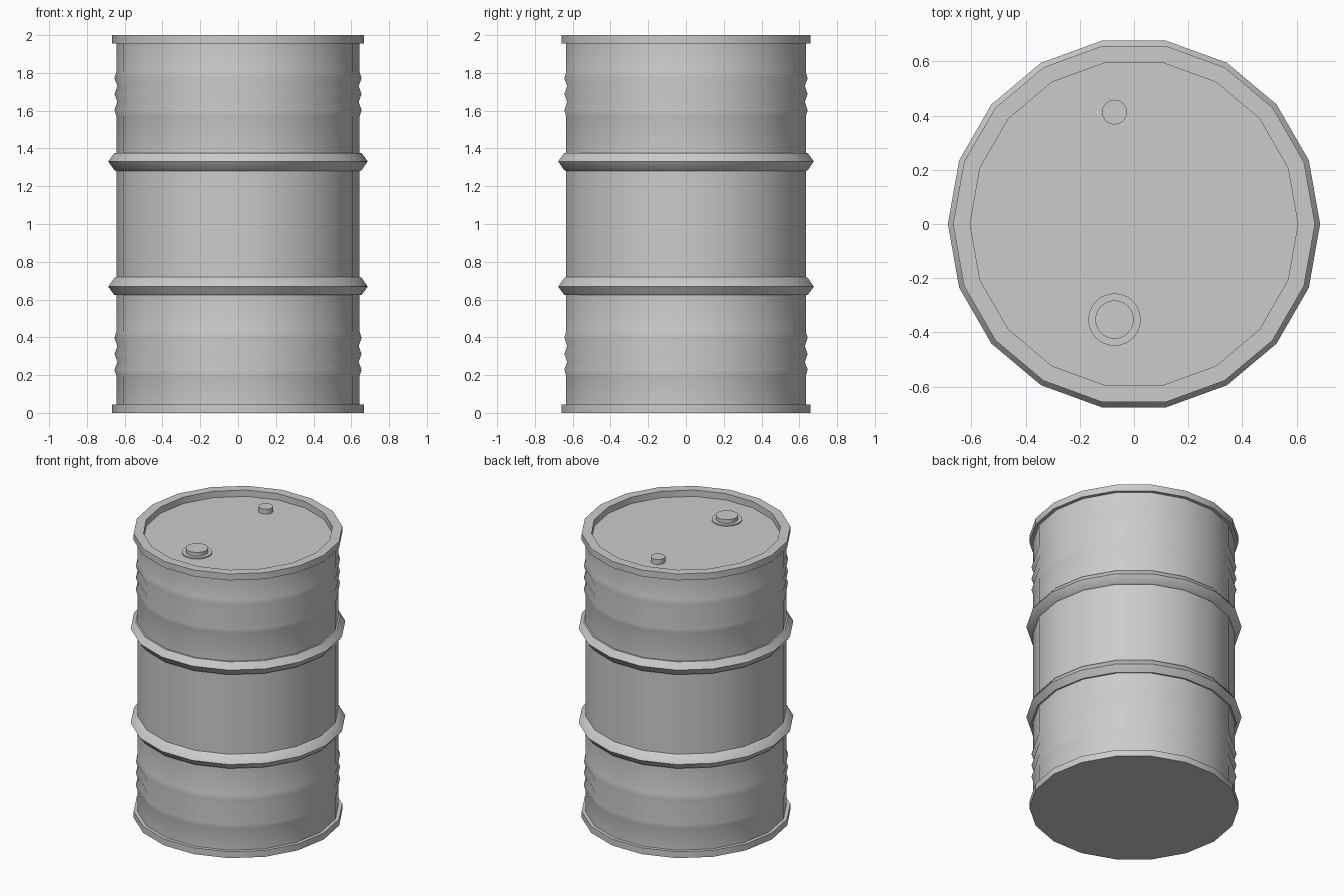
import bpy, bmesh, math

if "Cube" in bpy.data.objects:
    bpy.data.objects.remove(bpy.data.objects["Cube"])

def lathe(name, profile, sides, loc=(0, 0, 0), angle=25):
    """Revolve an (r, z) profile around z and close both ends with flat caps."""
    bm = bmesh.new()
    rings = [[bm.verts.new((r * math.cos(2 * math.pi * i / sides),
                            r * math.sin(2 * math.pi * i / sides), z))
              for i in range(sides)] for r, z in profile]
    for a, b in zip(rings, rings[1:]):
        for i in range(sides):
            j = (i + 1) % sides
            bm.faces.new((a[i], a[j], b[j], b[i]))
    bm.faces.new(rings[0][::-1])
    bm.faces.new(rings[-1])
    mesh = bpy.data.meshes.new(name)
    bm.to_mesh(mesh)
    bm.free()
    ob = bpy.data.objects.new(name, mesh)
    ob.location = loc
    bpy.context.collection.objects.link(ob)
    bpy.context.view_layer.objects.active = ob
    ob.select_set(True)
    bpy.ops.object.shade_smooth_by_angle(angle=math.radians(angle))
    ob.select_set(False)
    return ob

BODY, RIM, HOOP, LID = 0.644, 0.668, 0.687, 1.955

# Lower half of the side wall: rim, three soft ribs, pointed hoop
half = [(RIM, 0), (RIM, 0.045), (BODY, 0.045), (BODY, 0.195)]
for z in (0.228, 0.312, 0.396):
    half += [(0.654, z), (0.639, z + 0.042)]
half[-1] = (BODY, 0.43)
half += [(BODY, 0.625), (0.655, 0.625), (HOOP, 0.668), (0.655, 0.715), (BODY, 0.72)]

# The upper half mirrors the ribs; the hoop and rim match
upper = [(r, 2 - z) for r, z in reversed(half)]
lid = [(0.605, 2), (0.605, LID)]
lathe("barrel_body", half + upper + lid, 18, angle=40)

# Large bung with flange, and small vent plug
lathe("bung_flange", [(0.097, LID - 0.01), (0.097, LID + 0.008)], 24, (-0.072, -0.353, 0))
lathe("bung_cap", [(0.071, LID), (0.071, LID + 0.035)], 24, (-0.072, -0.353, 0))
lathe("vent_plug", [(0.046, LID - 0.01), (0.046, LID + 0.035)], 20, (-0.072, 0.413, 0))
